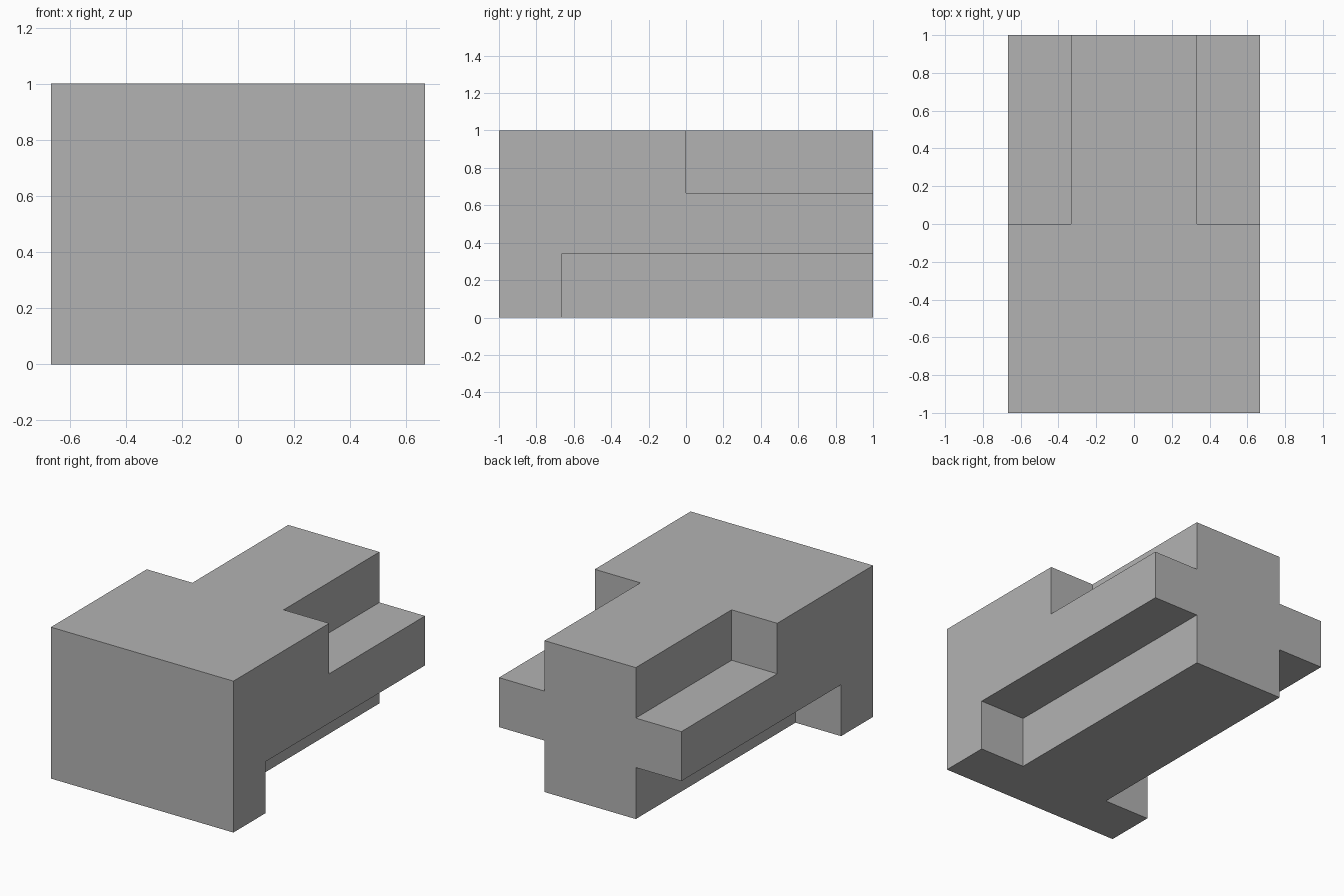
import bpy
import bmesh
from mathutils import Matrix, Vector

# Remove the default cube
default = bpy.data.objects.get("Cube")
if default:
    bpy.data.objects.remove(default, do_unlink=True)

THIRD = 1 / 3
OVER = 0.2  # how far cutters reach past the block


def make_box(name, low, high):
    """Axis-aligned box between two corners."""
    low, high = Vector(low), Vector(high)
    bm = bmesh.new()
    bmesh.ops.create_cube(bm, size=1, matrix=Matrix.Translation((low + high) / 2)
                          @ Matrix.Diagonal((*(high - low), 1)))
    mesh = bpy.data.meshes.new(name)
    bm.to_mesh(mesh)
    bm.free()
    obj = bpy.data.objects.new(name, mesh)
    bpy.context.scene.collection.objects.link(obj)
    return obj


# Plain grey material
grey = bpy.data.materials.new("plain grey")
grey.use_nodes = True
colour = (0.45, 0.45, 0.45, 1)
grey.diffuse_color = colour
grey.node_tree.nodes["Principled BSDF"].inputs["Base Color"].default_value = colour

# Solid block
block = make_box("notched_block", (-2 * THIRD, -1, 0), (2 * THIRD, 1, 1))
block.data.materials.append(grey)

# Notches along both sides: short upper ones and long lower ones, open at the back
cutters = []
for side, sign in (("left", 1), ("right", -1)):
    inner, outer = sorted((sign * THIRD, sign * (2 * THIRD + OVER)))
    cutters.append(make_box(side + "_upper_notch_cutter",
                            (inner, 0, 2 * THIRD), (outer, 1 + OVER, 1 + OVER)))
    cutters.append(make_box(side + "_lower_notch_cutter",
                            (inner, -2 * THIRD, -OVER), (outer, 1 + OVER, 0.34)))

for cutter in cutters:
    cutter.hide_render = True
    cutter.data.materials.append(grey)
    cut = block.modifiers.new(cutter.name, "BOOLEAN")
    cut.operation = "DIFFERENCE"
    cut.solver = "EXACT"
    cut.object = cutter

# Bake the cuts into the block and discard the cutters
bpy.context.view_layer.update()
evaluated = block.evaluated_get(bpy.context.evaluated_depsgraph_get())
carved = bpy.data.meshes.new_from_object(evaluated)
block.modifiers.clear()
block.data = carved
carved.name = "notched_block"
for cutter in cutters:
    bpy.data.objects.remove(cutter, do_unlink=True)
